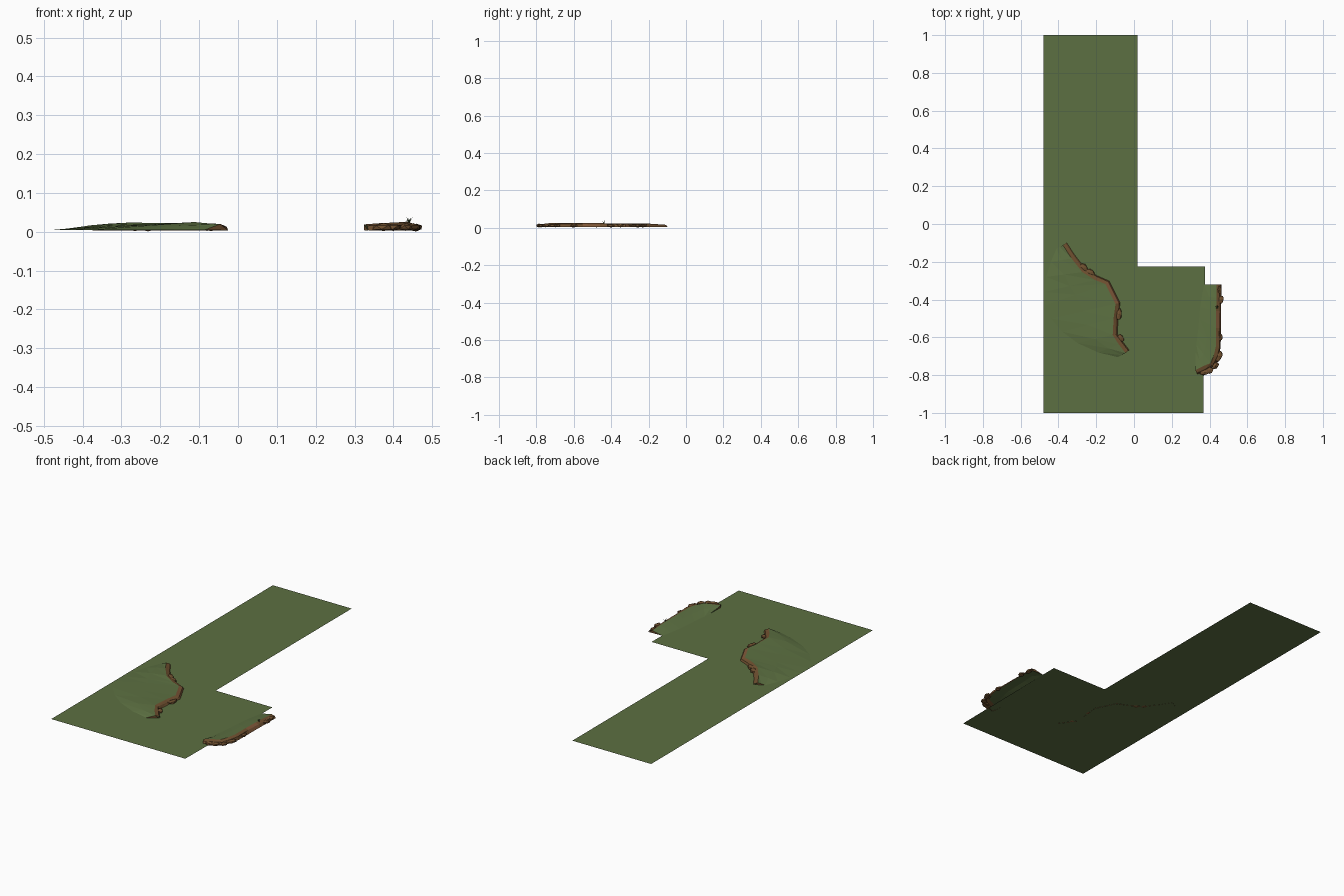
import bpy, bmesh, math, random
from mathutils import Vector, Matrix

if "Cube" in bpy.data.objects:
    bpy.data.objects.remove(bpy.data.objects["Cube"])
random.seed(4)
G = 0.005  # ground level


def mat(name, rgb):
    m = bpy.data.materials.new(name)
    m.diffuse_color = (*rgb, 1)
    m.use_nodes = True
    m.node_tree.nodes["Principled BSDF"].inputs["Base Color"].default_value = m.diffuse_color
    return m


GRASS = mat("grass green", (0.108, 0.163, 0.054))
EARTH = mat("earth brown", (0.16, 0.080, 0.029))
CLAY = mat("clay brown", (0.21, 0.095, 0.04))
LEAF = mat("dark leaf green", (0.04, 0.075, 0.022))


def finish(name, bm, mats):
    me = bpy.data.meshes.new(name)
    bm.to_mesh(me)
    bm.free()
    for m in mats:
        me.materials.append(m)
    ob = bpy.data.objects.new(name, me)
    bpy.context.collection.objects.link(ob)
    return ob


def strip(bm, rows, matfn=lambda i: 0):
    """Skin between successive rows of points, as flat triangles."""
    vs = [[bm.verts.new(p) for p in r] for r in rows]
    for a, b in zip(vs, vs[1:]):
        for i in range(len(a) - 1):
            for tri in ((a[i], b[i], b[i + 1]), (a[i], b[i + 1], a[i + 1])):
                bm.faces.new(tri).material_index = matfn(i)


def normals(line):
    """Outward direction in plan at each point of the cliff line."""
    out = []
    for i in range(len(line)):
        t = line[min(i + 1, len(line) - 1)] - line[max(i - 1, 0)]
        out.append(Vector((-t.y, t.x, 0)).normalized())
    return out


def mound(name, line, back, width, clay):
    line = [Vector(p) for p in line]
    back = [Vector((*p, G)) for p in back]
    nor = normals(line)
    rim = [p - n * width * 0.5 for p, n in zip(line, nor)]
    # grassy slope behind the rim
    mid = [a.lerp(b, 0.5) for a, b in zip(rim, back)]
    for m in mid[1:-1]:
        m.z += 0.003
    bm = bmesh.new()
    strip(bm, [back, mid, rim])
    bmesh.ops.recalc_face_normals(bm, faces=bm.faces)
    if sum(f.normal.z for f in bm.faces) < 0:
        bmesh.ops.reverse_faces(bm, faces=bm.faces)
    finish(name + "_grass_slope", bm, [GRASS])
    # stepped earth face below the rim
    ledge, foot = [], []
    for p, n in zip(line, nor):
        q = p + n * width * random.uniform(0.1, 0.3)
        q.z = G + (p.z - G) * random.uniform(0.5, 0.75)
        ledge.append(q)
        q = p + n * width * 0.5
        q.z = G - 0.002
        foot.append(q)
    bm = bmesh.new()
    strip(bm, [rim, foot and ledge, foot], lambda i: 1 if i in clay else 0)
    # closing walls at both ends
    for k in (0, -1):
        low = Vector((rim[k].x, rim[k].y, G - 0.001))
        for tri in ((rim[k], back[k], low), (rim[k], low, foot[k])):
            bm.faces.new([bm.verts.new(p) for p in tri])
    finish(name + "_earth_face", bm, [EARTH, CLAY])


def rocks(name, spots):
    """Faceted stones set into the earth face: x, y, length, width, angle."""
    bm = bmesh.new()
    for x, y, l, w, ang in spots:
        r = bmesh.ops.create_icosphere(bm, subdivisions=1, radius=1)
        M = (Matrix.Translation((x, y, 0.0115)) @ Matrix.Rotation(math.radians(ang), 4, 'Z')
             @ Matrix.Diagonal((l / 2, w / 2, 0.0105, 1)))
        for v in r["verts"]:
            v.co = M @ (v.co * random.uniform(0.85, 1.12))
            v.co.z = max(v.co.z, 0.001)
    finish(name, bm, [EARTH])


# flat lawn in an L shape
bm = bmesh.new()
bm.faces.new([bm.verts.new((x, y, G)) for x, y in
              ((-0.48, -1), (0.367, -1), (0.376, -0.226), (0.018, -0.226), (0.018, 1), (-0.48, 1))])
finish("lawn", bm, [GRASS])

# left bank
mound("left_bank",
      [(-0.365, -0.105, .016), (-0.32, -0.175, .021), (-0.265, -0.245, .024), (-0.20, -0.285, .022),
       (-0.14, -0.31, .022), (-0.085, -0.42, .023), (-0.095, -0.50, .024), (-0.10, -0.585, .025),
       (-0.07, -0.63, .022), (-0.035, -0.675, .020)],
      [(-0.41, -0.13), (-0.44, -0.20), (-0.465, -0.28), (-0.475, -0.36), (-0.47, -0.43),
       (-0.44, -0.50), (-0.38, -0.57), (-0.30, -0.63), (-0.19, -0.68), (-0.085, -0.705)],
      0.026, (4,))
rocks("left_bank_stones", [(-0.265, -0.232, 0.06, 0.04, -45), (-0.232, -0.258, 0.06, 0.04, -30),
                           (-0.08, -0.48, 0.07, 0.035, 80), (-0.07, -0.605, 0.05, 0.035, -55)])

# right bank
mound("right_bank",
      [(0.45, -0.32, .018), (0.449, -0.39, .022), (0.448, -0.46, .025), (0.447, -0.55, .026),
       (0.446, -0.65, .026), (0.435, -0.70, .025), (0.415, -0.745, .024), (0.37, -0.765, .022),
       (0.33, -0.785, .019)],
      [(0.372, -0.32), (0.36, -0.38), (0.35, -0.44), (0.345, -0.50), (0.34, -0.56),
       (0.335, -0.60), (0.33, -0.64), (0.327, -0.68), (0.325, -0.72)],
      0.026, (2,))
rocks("right_bank_stones", [(0.459, -0.40, 0.05, 0.035, 80), (0.457, -0.60, 0.045, 0.03, 90),
                            (0.45, -0.70, 0.07, 0.035, 70), (0.432, -0.75, 0.05, 0.035, 50),
                            (0.40, -0.775, 0.05, 0.035, 20), (0.375, -0.785, 0.06, 0.03, 15),
                            (0.451, -0.35, 0.05, 0.025, 90)])

# tuft of leaves on the right bank
bm = bmesh.new()
for k in range(5):
    a = k * math.tau / 5 + 0.3
    d, s = Vector((math.cos(a), math.sin(a), 0)), Vector((-math.sin(a), math.cos(a), 0))
    c = Vector((0.44, -0.44, 0.022))
    bm.faces.new([bm.verts.new(p) for p in
                  (c - s * 0.003, c + s * 0.003, c + d * 0.010 + Vector((0, 0, 0.017 - 0.002 * (k % 3))))])
finish("leaf_tuft", bm, [LEAF])
